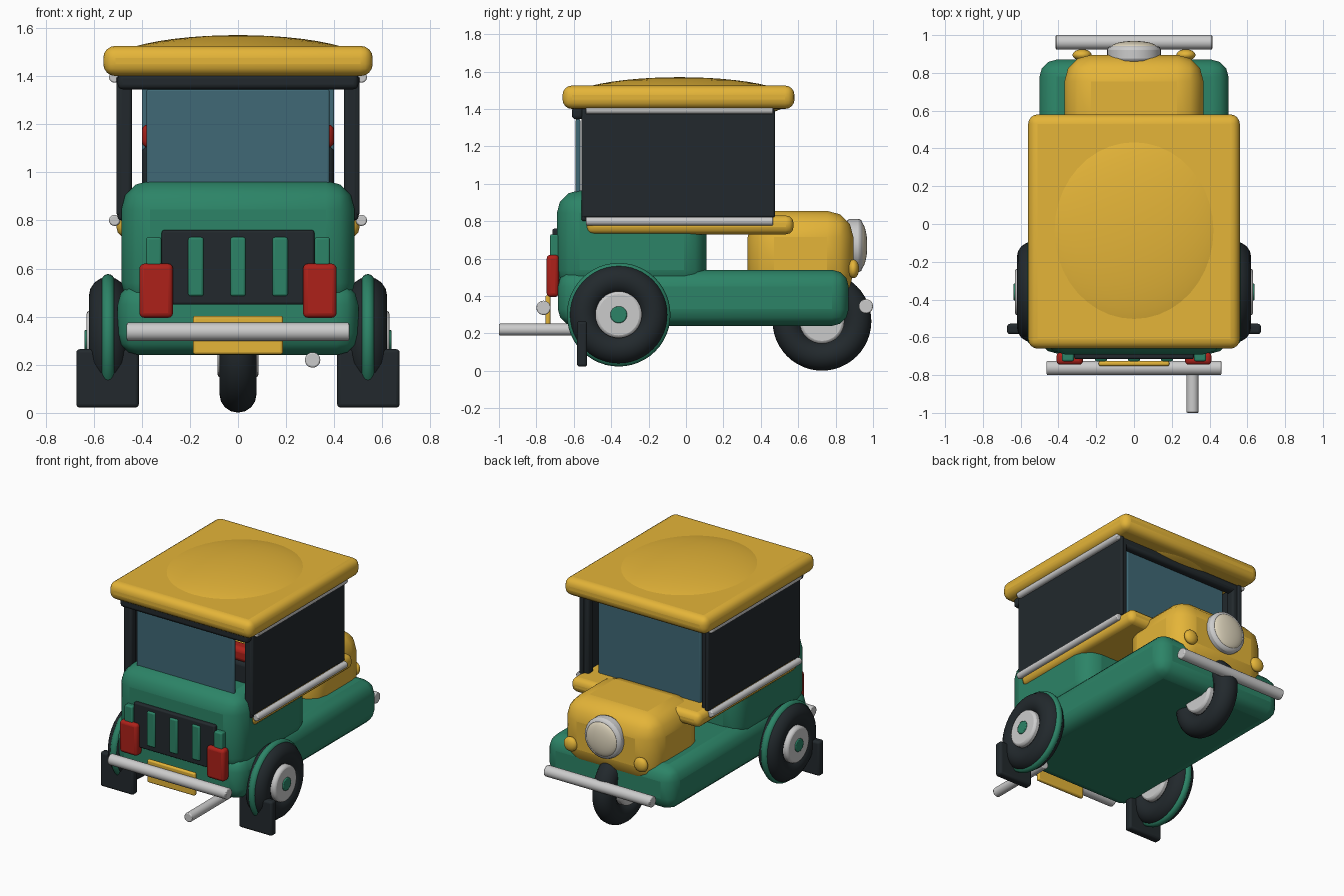
import bpy
from math import pi, radians

if "Cube" in bpy.data.objects:
    bpy.data.objects.remove(bpy.data.objects["Cube"])


def mat(name, r, g, b):
    m = bpy.data.materials.new(name)
    m.diffuse_color = (r, g, b, 1)
    m.use_nodes = True
    m.node_tree.nodes["Principled BSDF"].inputs["Base Color"].default_value = m.diffuse_color
    return m


GREEN = mat("green paint", 0.025, 0.23, 0.135)
YELLOW = mat("yellow paint", 0.78, 0.46, 0.04)
DARK = mat("dark rubber", 0.016, 0.022, 0.026)
GLASS = mat("glass", 0.05, 0.14, 0.18)
RED = mat("red", 0.42, 0.015, 0.01)
CHROME = mat("chrome", 0.62, 0.62, 0.62)
LENS = mat("lens", 0.75, 0.68, 0.52)
AXIS = {"x": (0, pi / 2, 0), "y": (pi / 2, 0, 0), "z": (0, 0, 0)}


def finish(name, m, bevel=0, segs=3):
    o = bpy.context.object
    o.name = name
    o.data.materials.append(m)
    bpy.ops.object.transform_apply(location=False, rotation=True, scale=True)
    if bevel:
        b = o.modifiers.new("bevel", "BEVEL")
        b.width, b.segments = bevel, segs
        b.limit_method = "ANGLE"
    bpy.ops.object.shade_smooth_by_angle(angle=radians(32))
    return o


def box(name, m, x, y, z, bevel=0.01, segs=3):
    """Rounded box from (min, max) ranges."""
    bpy.ops.mesh.primitive_cube_add(size=1, location=[(a + b) / 2 for a, b in (x, y, z)])
    bpy.context.object.scale = [b - a for a, b in (x, y, z)]
    return finish(name, m, bevel, segs)


def cyl(name, m, loc, r, depth, axis, bevel=0.006):
    bpy.ops.mesh.primitive_cylinder_add(vertices=32, radius=r, depth=depth,
                                        location=loc, rotation=AXIS[axis])
    return finish(name, m, bevel, 2)


def ball(name, m, loc, scale):
    bpy.ops.mesh.primitive_uv_sphere_add(segments=40, ring_count=24, radius=1, location=loc)
    bpy.context.object.scale = scale
    return finish(name, m)


def ring(name, m, loc, major, minor):
    bpy.ops.mesh.primitive_torus_add(major_segments=48, minor_segments=16, location=loc,
                                     rotation=AXIS["x"], major_radius=major, minor_radius=minor)
    return finish(name, m)


# Main bodywork
box("chassis", GREEN, (-0.5, 0.5), (-0.685, 0.87), (0.24, 0.54), 0.09)
box("passenger_body", GREEN, (-0.485, 0.485), (-0.69, 0.11), (0.42, 0.965), 0.12)
box("hood", YELLOW, (-0.368, 0.368), (0.33, 0.895), (0.38, 0.855), 0.14)
box("belt_panel", YELLOW, (-0.505, 0.505), (-0.535, 0.575), (0.73, 0.83), 0.04)

# Roof with domed panel
box("roof", YELLOW, (-0.56, 0.56), (-0.66, 0.58), (1.4, 1.525), 0.05, 4)
ball("roof_dome", YELLOW, (0, -0.035, 1.45), (0.54, 0.6, 0.12))

# Windows and cross beams
box("rear_window", GLASS, (-0.38, 0.38), (-0.59, -0.565), (0.9, 1.345), 0.008)
box("windshield", GLASS, (-0.4, 0.4), (0.385, 0.41), (0.8, 1.36), 0.008)
box("rear_beam", DARK, (-0.5, 0.5), (-0.61, -0.55), (1.345, 1.41), 0.02)
box("front_beam", DARK, (-0.5, 0.5), (0.4, 0.46), (1.345, 1.41), 0.02)

# Bench seat
box("seat_back", DARK, (-0.4, 0.4), (-0.43, -0.33), (0.9, 1.11), 0.03)
box("seat_top", RED, (-0.4, 0.4), (-0.43, -0.33), (1.1, 1.2), 0.03)

# Grille, slats and plate
box("grille", DARK, (-0.317, 0.317), (-0.715, -0.66), (0.45, 0.76))
for i in range(-2, 3):
    box("grille_slat", GREEN, (i * 0.175 - 0.032, i * 0.175 + 0.032), (-0.727, -0.66), (0.485, 0.73))
box("number_plate", YELLOW, (-0.187, 0.187), (-0.752, -0.725), (0.243, 0.403))

# Bumpers, exhaust and headlight
cyl("rear_bumper", CHROME, (0, -0.762, 0.337), 0.038, 0.925, "x")
cyl("front_bumper", CHROME, (0, 0.962, 0.345), 0.038, 0.83, "x")
cyl("exhaust", CHROME, (0.31, -0.76, 0.22), 0.032, 0.48, "y")
cyl("headlight_rim", CHROME, (0, 0.9, 0.67), 0.142, 0.085, "y", 0.02)
ball("headlight_lens", LENS, (0, 0.935, 0.67), (0.122, 0.034, 0.122))

# Parts on both sides
for s in (-1, 1):
    def span(a, b):
        return tuple(sorted((s * a, s * b)))

    box("front_post", DARK, span(0.44, 0.5), (0.4, 0.46), (0.8, 1.4), 0.015)
    box("rear_post", DARK, span(0.44, 0.5), (-0.56, -0.5), (0.8, 1.4), 0.015)
    box("side_curtain", DARK, span(0.475, 0.505), (-0.557, 0.475), (0.82, 1.4), 0.01)
    for z in (0.8, 1.395):
        cyl("curtain_rod", CHROME, (s * 0.513, -0.035, z), 0.023, 1.0, "y")
    box("tail_light", RED, span(0.27, 0.41), (-0.745, -0.68), (0.395, 0.62), 0.02)
    ball("indicator", YELLOW, (s * 0.275, 0.895, 0.545), (0.05, 0.03, 0.05))
    box("mud_flap", DARK, span(0.412, 0.672), (-0.583, -0.528), (0.022, 0.265), 0.015)

    # Rear wheel
    ring("rear_tyre", DARK, (s * 0.54, -0.36, 0.3), 0.185, 0.08)
    ring("wheel_arch", GREEN, (s * 0.54, -0.36, 0.3), 0.25, 0.027)
    cyl("rear_hub", CHROME, (s * 0.54, -0.36, 0.3), 0.125, 0.18, "x", 0.015)
    cyl("hub_cap", GREEN, (s * 0.6, -0.36, 0.3), 0.045, 0.076, "x")

# Front wheel
ring("front_tyre", DARK, (0, 0.727, 0.265), 0.187, 0.077)
cyl("front_hub", CHROME, (0, 0.727, 0.265), 0.12, 0.17, "x", 0.015)
